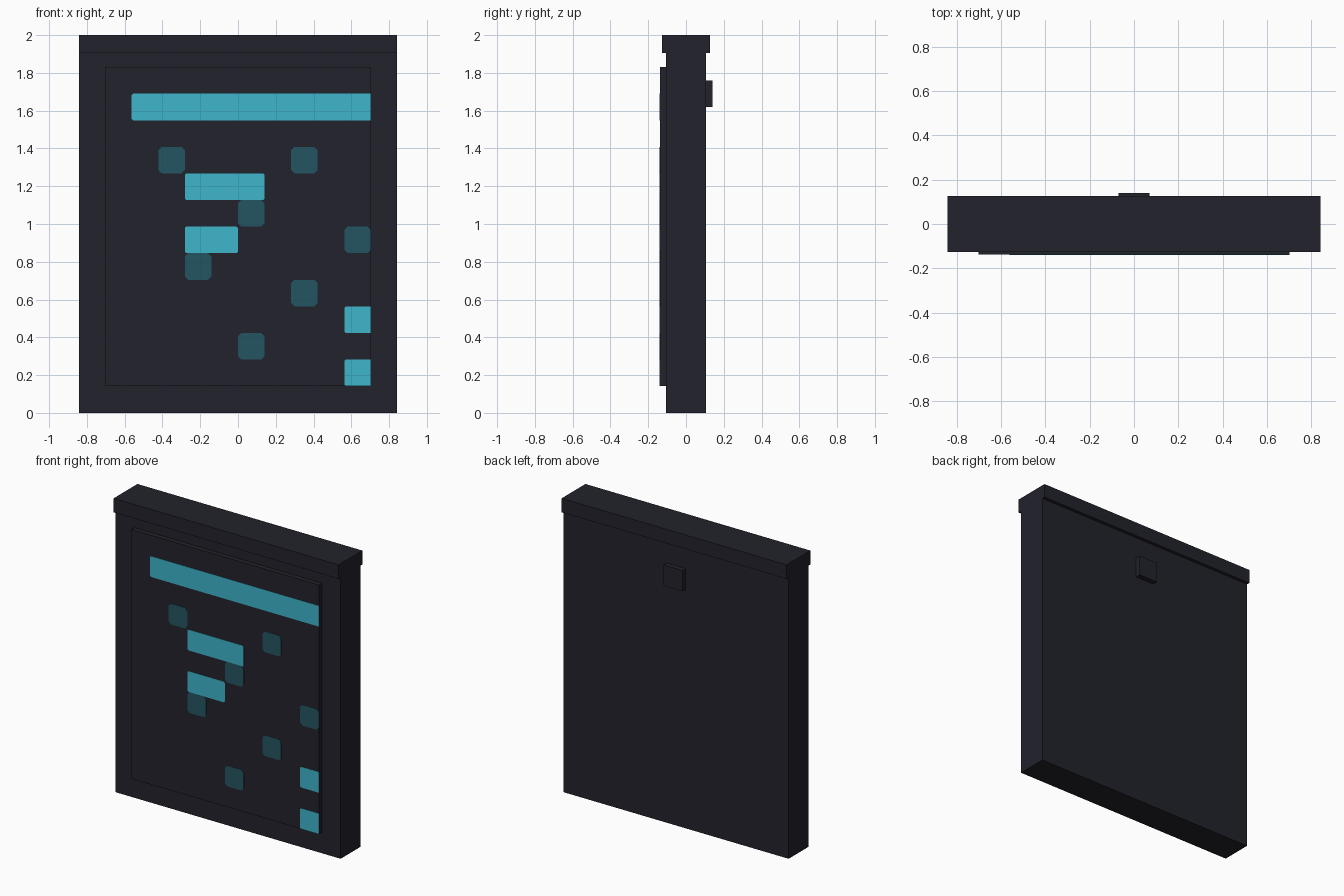
import bpy
import bmesh

cube = bpy.data.objects.get("Cube")
if cube:
    bpy.data.objects.remove(cube, do_unlink=True)


def material(name, rgb):
    m = bpy.data.materials.new(name)
    m.use_nodes = True
    m.diffuse_color = (*rgb, 1)
    m.node_tree.nodes["Principled BSDF"].inputs["Base Color"].default_value = (*rgb, 1)
    return m


CASE = material("dark_case", (0.016, 0.016, 0.025))
BRIGHT = material("bright_cyan", (0.047, 0.465, 0.6))
DIM = material("dim_teal", (0.0176, 0.091, 0.122))


def prism(name, outline, y0, y1, mat):
    """Extrude an x-z outline from y0 (front) to y1 (back)."""
    bm = bmesh.new()
    face = bm.faces.new([bm.verts.new((x, y0, z)) for x, z in outline])
    ext = bmesh.ops.extrude_face_region(bm, geom=[face])
    verts = [v for v in ext["geom"] if isinstance(v, bmesh.types.BMVert)]
    bmesh.ops.translate(bm, vec=(0, y1 - y0, 0), verts=verts)
    bmesh.ops.recalc_face_normals(bm, faces=bm.faces)
    mesh = bpy.data.meshes.new(name)
    bm.to_mesh(mesh)
    bm.free()
    mesh.materials.append(mat)
    ob = bpy.data.objects.new(name, mesh)
    bpy.context.collection.objects.link(ob)
    return ob


def rect(x0, x1, z0, z1, cut_left=0, cut_right=0):
    """Rectangle outline with optional clipped corners on each side."""
    pts = []
    for x, z, sx, sz in ((x0, z0, 1, 1), (x1, z0, -1, 1),
                         (x1, z1, -1, -1), (x0, z1, 1, -1)):
        c = cut_left if sx > 0 else cut_right
        if c:
            pair = [(x, z + sz * c), (x + sx * c, z)]
            pts += pair if sx == sz else pair[::-1]
        else:
            pts.append((x, z))
    return pts


# Case, top cap, raised screen panel and rear stud
HALF, U, BASE = 0.843, 0.1407, 0.142
prism("case_body", rect(-HALF, HALF, 0, 1.905), -0.105, 0.105, CASE)
prism("top_cap", rect(-HALF, HALF, 1.905, 2), -0.127, 0.127, CASE)
prism("screen_panel", rect(-5 * U, 5 * U, BASE, BASE + 12 * U), -0.138, -0.105, CASE)
prism("rear_stud", rect(-U / 2, U / 2, 1.62, 1.76), 0.105, 0.14, CASE)


# Lit plates on a grid of ten columns and twelve rows
def plate(name, col, row, width, mat, cut):
    x0, z0 = (col - 5) * U, BASE + row * U
    right_cut = 0 if mat is BRIGHT and col + width == 10 else cut
    prism(name, rect(x0, x0 + width * U, z0, z0 + U, cut, right_cut),
          -0.14, -0.138, mat)


for col, row, width in ((1, 10, 9), (3, 7, 3), (3, 5, 2), (9, 2, 1), (9, 0, 1)):
    plate("bright_bar", col, row, width, BRIGHT, 0.008)
for col, row in ((2, 8), (7, 8), (5, 6), (9, 5), (3, 4), (7, 3), (5, 1)):
    plate("dim_cell", col, row, 1, DIM, 0.018)
